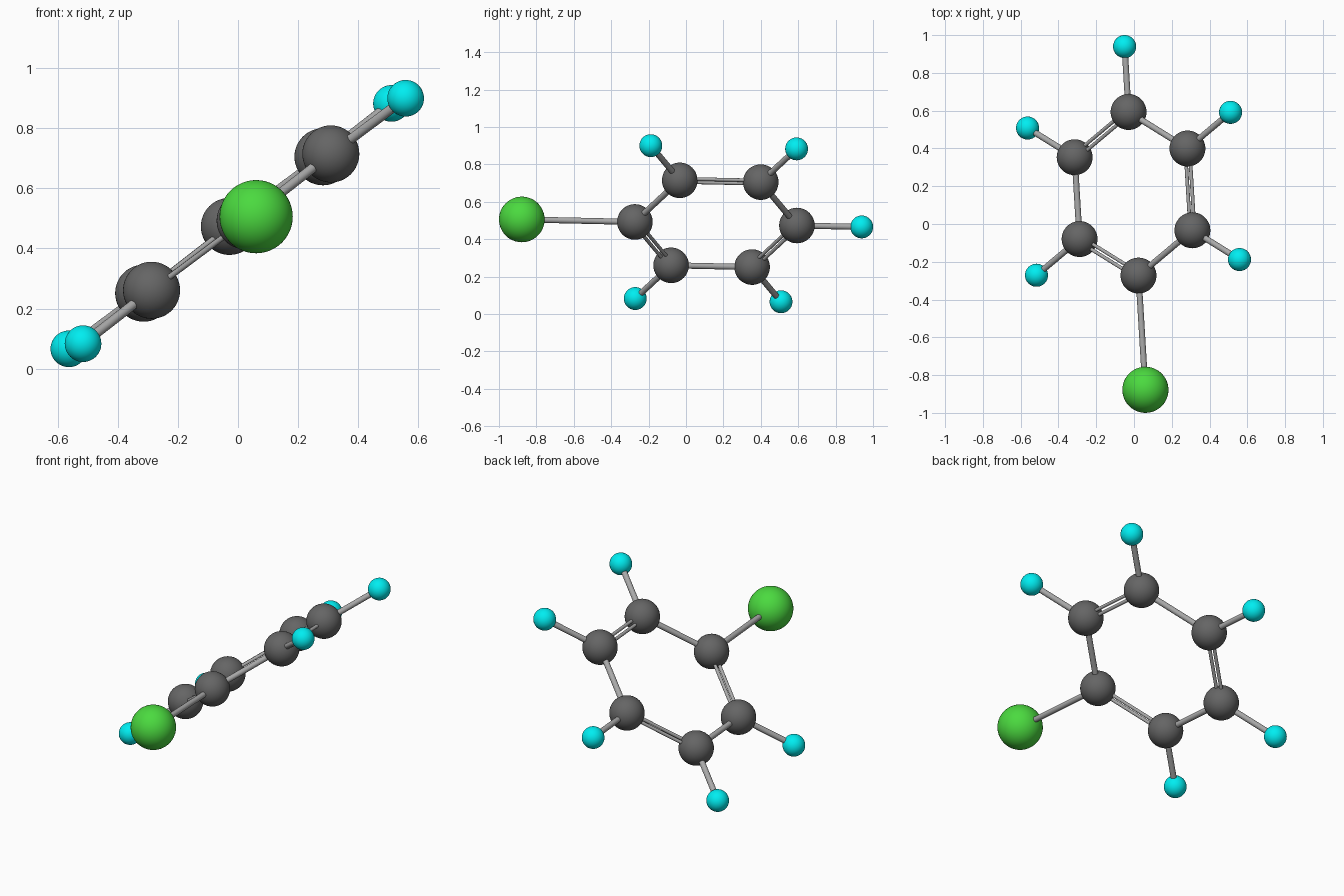
import bpy
from math import sin, cos, radians
from mathutils import Vector

if "Cube" in bpy.data.objects:
    bpy.data.objects.remove(bpy.data.objects["Cube"])

# Tilted molecule plane: u points to the large atom, v across the ring
CENTRE = Vector((-0.0025, 0.16, 0.483))
U = Vector((0.0605, -0.998, 0.022)).normalized()
V = Vector((0.794, 0.064, 0.604))
V = (V - U * V.dot(U)).normalized()
NORMAL = U.cross(V)


def material(name, rgb):
    m = bpy.data.materials.new(name)
    m.diffuse_color = (*rgb, 1)
    m.use_nodes = True
    m.node_tree.nodes["Principled BSDF"].inputs["Base Color"].default_value = m.diffuse_color
    return m


CARBON = material("dark_grey", (0.13, 0.13, 0.13))
HYDROGEN = material("cyan", (0.0, 0.85, 0.88))
CHLORINE = material("green", (0.07, 0.7, 0.05))
BOND = material("light_grey", (0.4, 0.4, 0.4))


def at(k, dist):
    a = radians(60 * k)
    return CENTRE + dist * (cos(a) * U + sin(a) * V)


def finish(name, mat):
    ob = bpy.context.object
    ob.name = name
    ob.data.materials.append(mat)
    bpy.ops.object.shade_smooth_by_angle()


def atom(name, p, r, mat):
    bpy.ops.mesh.primitive_uv_sphere_add(segments=48, ring_count=24, radius=r, location=p)
    finish(name, mat)


def rod(name, a, b, r):
    d = b - a
    bpy.ops.mesh.primitive_cylinder_add(vertices=24, radius=r, depth=d.length,
                                        location=(a + b) / 2,
                                        rotation=d.to_track_quat('Z', 'Y').to_euler())
    finish(name, BOND)


for k in range(6):
    # Ring atom
    c, nxt = at(k, 0.434), at(k + 1, 0.434)
    atom(f"carbon_{k}", c, 0.095, CARBON)

    # Ring bond, alternately single and double
    if k % 2:
        side = (nxt - c).cross(NORMAL).normalized() * 0.0145
        rod(f"double_bond_{k}_outer", c + side, nxt + side, 0.0095)
        rod(f"double_bond_{k}_inner", c - side, nxt - side, 0.0095)
    else:
        rod(f"single_bond_{k}", c, nxt, 0.016)

    # Outer atom and its bond
    if k == 0:
        end = at(0, 1.04)
        atom("chlorine", end, 0.122, CHLORINE)
    else:
        end = at(k, 0.781)
        atom(f"hydrogen_{k}", end, 0.061, HYDROGEN)
    rod(f"outer_bond_{k}", c, end, 0.016)
